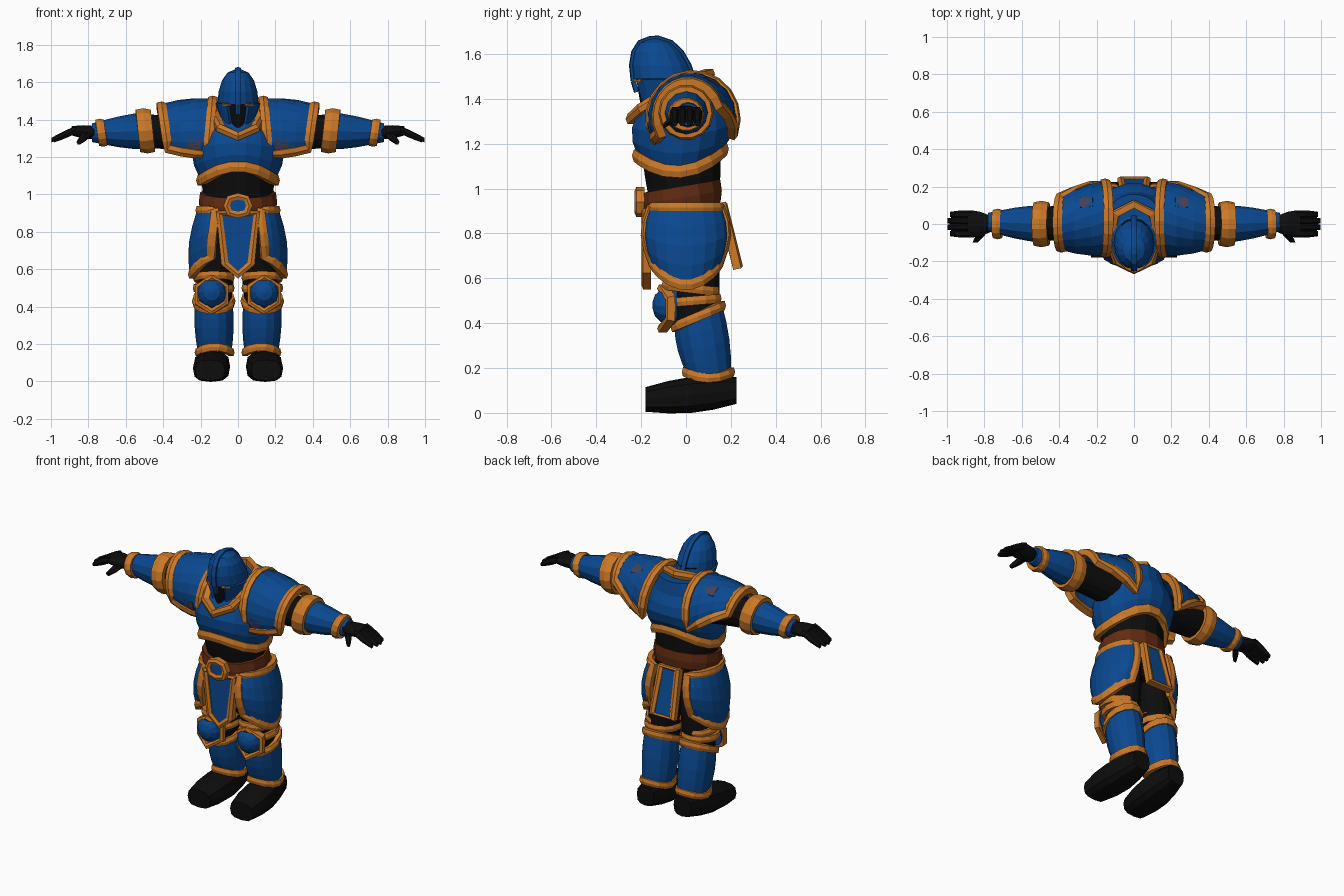
import bpy, bmesh, math
from mathutils import Vector

cube = bpy.data.objects.get("Cube")
if cube:
    bpy.data.objects.remove(cube, do_unlink=True)


def material(name, *rgb):
    m = bpy.data.materials.new(name)
    m.use_nodes = True
    m.diffuse_color = (*rgb, 1)
    m.node_tree.nodes["Principled BSDF"].inputs["Base Color"].default_value = (*rgb, 1)
    return m


BLUE = material("blue armour", .003, .065, .28)
GOLD = material("gold trim", .6, .19, .02)
BLACK = material("black cloth", .004, .004, .004)
BROWN = material("brown leather", .12, .024, .006)
SLATE = material("worn emblem", .06, .05, .09)


def finish(name, bm, mat, mirror=False, thickness=0):
    bmesh.ops.recalc_face_normals(bm, faces=bm.faces)
    mesh = bpy.data.meshes.new(name)
    bm.to_mesh(mesh)
    bm.free()
    mesh.materials.append(mat)
    obj = bpy.data.objects.new(name, mesh)
    bpy.context.collection.objects.link(obj)
    if thickness:
        solid = obj.modifiers.new("Thickness", "SOLIDIFY")
        solid.thickness, solid.offset = thickness, 0
    if mirror:
        obj.modifiers.new("Mirror", "MIRROR")


def ring(axis, along, cu, cv, ru, rv, tilt=0, wave=0, sides=14, arc=None, power=1):
    """Ellipse across an axis; tilt leans it, wave lifts two opposite sides."""
    first, last = arc or (0, 360)
    pts = []
    for i in range(sides + bool(arc)):
        angle = math.radians(first + (last - first) * i / sides)
        c, s = math.cos(angle), math.sin(angle)
        u = cu + ru * math.copysign(abs(c) ** power, c)
        v = cv + rv * math.copysign(abs(s) ** power, s)
        w = along + tilt * s - wave * math.cos(2 * angle)
        pts.append(Vector({"x": (w, u, v), "y": (u, w, v), "z": (u, v, w)}[axis]))
    return pts


def skin(bm, rows, closed, caps):
    grid = [[bm.verts.new(p) for p in row] for row in rows]
    n = len(grid[0])
    for a, b in zip(grid, grid[1:]):
        for i in range(n if closed else n - 1):
            j = (i + 1) % n
            bm.faces.new((a[i], a[j], b[j], b[i]))
    if caps:
        bm.faces.new(grid[0])
        bm.faces.new(grid[-1])


def loft(name, axis, start, end, mat, steps=4, bulge=0, dome=False, mirror=False,
         arc=None, slant=0, thickness=.02, **shape):
    """Skin from one ellipse to another, swelling midway or rounding off to a dome."""
    start, end = [list(s) + [0] * (7 - len(s)) for s in (start, end)]
    rows = []
    for i in range(steps + 1):
        t = i / steps
        swell = 1 + bulge * math.sin(math.pi * t)
        if dome:
            angle = t * math.pi / 2 * .95
            t, swell = math.sin(angle), math.cos(angle) ** .8
        spec = [a + (b - a) * t for a, b in zip(start, end)]
        spec[3] *= swell
        spec[4] *= swell
        span = arc and (arc[0] + slant * t, arc[1])
        rows.append(ring(axis, *spec, arc=span, **shape))
    bm = bmesh.new()
    skin(bm, rows, not arc, not arc)
    finish(name, bm, mat, mirror, thickness if arc else 0)
    return rows


def away(centre, mask):
    """Outward direction from a centre line."""
    return lambda p: Vector([(a - c) * m for a, c, m in zip(p, centre, mask)])


def trim(name, pts, out, width=.045, thick=.02, closed=True, mirror=False, mat=GOLD):
    """Raised strip following a path."""
    n, rows = len(pts), []
    for i, p in enumerate(pts):
        after = pts[(i + 1) % n] if closed or i < n - 1 else p
        before = pts[i - 1] if closed or i else p
        along = (after - before).normalized()
        o = out(p)
        o = (o - along * o.dot(along)).normalized() * thick
        side = along.cross(o).normalized() * width / 2
        rows.append([p - side - o, p - side + o * .8, p + o * 1.2, p + side + o * .8, p + side - o])
    if closed:
        rows.append(rows[0])
    bm = bmesh.new()
    skin(bm, rows, True, not closed)
    bmesh.ops.remove_doubles(bm, verts=bm.verts, dist=.0001)
    finish(name, bm, mat, mirror)


def border(rows):
    """Loop around the open edge of a partial loft."""
    inner = rows[1:-1]
    return rows[0] + [r[-1] for r in inner] + rows[-1][::-1] + [r[0] for r in inner[::-1]]


def panel(name, half, out):
    """Hanging symmetric plate with a raised border, from its left-hand outline."""
    pts = [Vector(p) for p in half]
    pts += [Vector((-p.x, p.y, p.z)) for p in pts[::-1] if p.x > 0]
    bm = bmesh.new()
    bm.faces.new([bm.verts.new(p) for p in pts])
    finish(name, bm, BLUE, thickness=.02)
    trim(name + "_border", pts, out, width=.04)


AROUND_Z, AROUND_X = (1, 1, 0), (0, 1, 1)
BODY = away((0, -.02, 0), AROUND_Z)
SHOULDER = away((0, .03, 1.31), AROUND_X)
WRIST = away((0, 0, 1.34), AROUND_X)
THIGH = away((.1, 0, 0), AROUND_Z)
SHIN = away((.13, .06, 0), AROUND_Z)


def front(p):
    return Vector((0, -1, 0))


def back(p):
    return Vector((0, 1, 0))


# Torso
loft("waist", "z", (.75, 0, 0, .14, .12), (1.15, 0, -.02, .2, .18), BLACK, bulge=.06)
chest = loft("chest_plate", "z", (1.12, 0, -.025, .2, .195, .015, .045), (1.4, 0, 0, .2, .175),
             BLUE, bulge=.25, sides=18)
loft("upper_chest", "z", (1.4, 0, 0, .2, .175), (1.48, 0, .06, .13, .1), BLUE, steps=1, sides=18)
trim("chest_hem", chest[0], BODY, width=.055)
trim("collar", ring("z", 1.425, 0, -.07, .13, .175, .1, -.015, sides=8, power=.9), BODY)

# Belt and buckle
trim("belt", ring("z", .96, 0, -.02, .19, .165, .03), BODY, width=.1, thick=.016, mat=BROWN)
loft("buckle_centre", "y", (-.215, 0, .94, .05, .04), (-.17, 0, .94, .05, .04), BLUE,
     steps=1, sides=8)
trim("buckle_frame", ring("y", -.205, 0, .94, .06, .05, sides=8, power=.8), front, width=.035)

# Hanging panels
panel("front_panel", [(.1, -.175, .9), (.07, -.175, .63), (0, -.175, .57)], front)
panel("back_panel", [(.06, .16, .93), (.07, .23, .65)], back)

# Head and helmet
loft("head", "z", (1.35, 0, -.16, .03, .04), (1.52, 0, -.1, .1, .13), BLACK, steps=2)
dome = loft("helmet_dome", "z", (1.48, 0, -.1, .11, .135), (1.67, 0, -.14, .11, .135), BLUE,
            dome=True, sides=16)
loft("helmet_cheeks", "z", (1.38, 0, -.1, .075, .1), (1.49, 0, -.1, .11, .135), BLUE,
     steps=2, arc=(-60, 240))
ridge = [row[12] for row in dome] + [row[4] for row in dome[::-1]]
trim("helmet_crest", ridge, away((0, -.1, 1.5), AROUND_X), width=.03, thick=.01,
     closed=False, mat=BLUE)
brow = dome[0][12]
trim("nose_guard", [brow, brow + Vector((0, .015, -.05))], front, width=.025, thick=.01,
     closed=False, mat=BLUE)
trim("brow_trim", dome[0][13:15], front, width=.015, thick=.01, closed=False, mirror=True)

# Shoulders
pauldron = loft("shoulder_plates", "x", (.155, .03, 1.31, .19, .195, -.02),
                (.385, .01, 1.32, .14, .155, .025), BLUE, steps=3, bulge=.07, mirror=True,
                arc=(-20, 208), slant=40, sides=12)
trim("shoulder_borders", border(pauldron), SHOULDER, width=.05, mirror=True)
for name, x, arc in (("back_emblems", .22, (48, 68)), ("front_emblems", .2, (186, 202))):
    loft(name, "x", (x, .02, 1.315, .19, .197), (x + .07, .02, 1.315, .18, .188), SLATE,
         steps=1, mirror=True, arc=arc, thickness=.009, sides=2)

# Arms
loft("upper_arms", "x", (.18, .02, 1.32, .1, .1), (.5, 0, 1.34, .09, .09), BLACK, mirror=True)
loft("forearm_guards", "x", (.49, 0, 1.34, .1, .1), (.78, .01, 1.33, .05, .05), BLUE,
     bulge=.1, mirror=True, sides=12)
trim("elbow_cuffs", ring("x", .495, 0, 1.34, .1, .1, .012), WRIST, width=.08, mirror=True)
trim("wrist_bands", ring("x", .73, 0, 1.33, .065, .06, .01), WRIST, thick=.014, mirror=True)

# Hands
loft("palms", "x", (.76, 0, 1.33, .04, .035), (.89, 0, 1.34, .07, .025), BLACK,
     bulge=.2, mirror=True)
for i in range(4):
    y = (i - 1.5) * .034
    reach = .12 - .4 * abs(y)
    loft(f"finger_{i + 1}", "x", (.87, y, 1.345, .02, .022), (.885 + reach, y, 1.29, .014, .014),
         BLACK, steps=3, bulge=.25, mirror=True, sides=6)
loft("thumbs", "y", (-.03, .8, 1.33, .025, .02), (-.1, .85, 1.28, .014, .014), BLACK,
     steps=2, bulge=.2, mirror=True, sides=6)

# Thighs
loft("legs", "z", (.4, .13, .05, .09, .1), (.92, .09, 0, .09, .13), BLACK, bulge=.1, mirror=True)
thigh = loft("thigh_plates", "z", (.62, .12, 0, .13, .15, 0, .05), (.915, .1, 0, .11, .16),
             BLUE, bulge=.2, mirror=True, arc=(-80, 80), sides=9)
trim("thigh_borders", border(thigh), THIGH, thick=.016, mirror=True)

# Shins and knee bands
greave = loft("shin_guards", "z", (.17, .125, .1, .09, .105, 0, .015),
              (.43, .13, .055, .1, .11, .05), BLUE, bulge=.1, mirror=True)
for name, path in (("ankle_trims", greave[0]), ("shin_trims", greave[-1]),
                   ("lower_knee_bands", ring("z", .5, .13, .035, .095, .11, .01)),
                   ("upper_knee_bands", ring("z", .555, .13, .02, .095, .115, -.015))):
    trim(name, path, SHIN, width=.04, thick=.014, mirror=True)

# Knees
loft("knee_pads", "y", (-.04, .14, .47, .085, .09), (-.15, .14, .48, .085, .09), BLUE,
     dome=True, mirror=True, sides=12)
trim("knee_borders", ring("y", -.08, .14, .465, .085, .09, 0, -.025, sides=6, arc=(30, 390))[:-1],
     front, width=.034, mirror=True)

# Boots
loft("boots", "y", (-.18, .15, .06, .08, .055), (.225, .13, .1, .06, .06), BLACK,
     bulge=.4, mirror=True, sides=12, power=.7)
